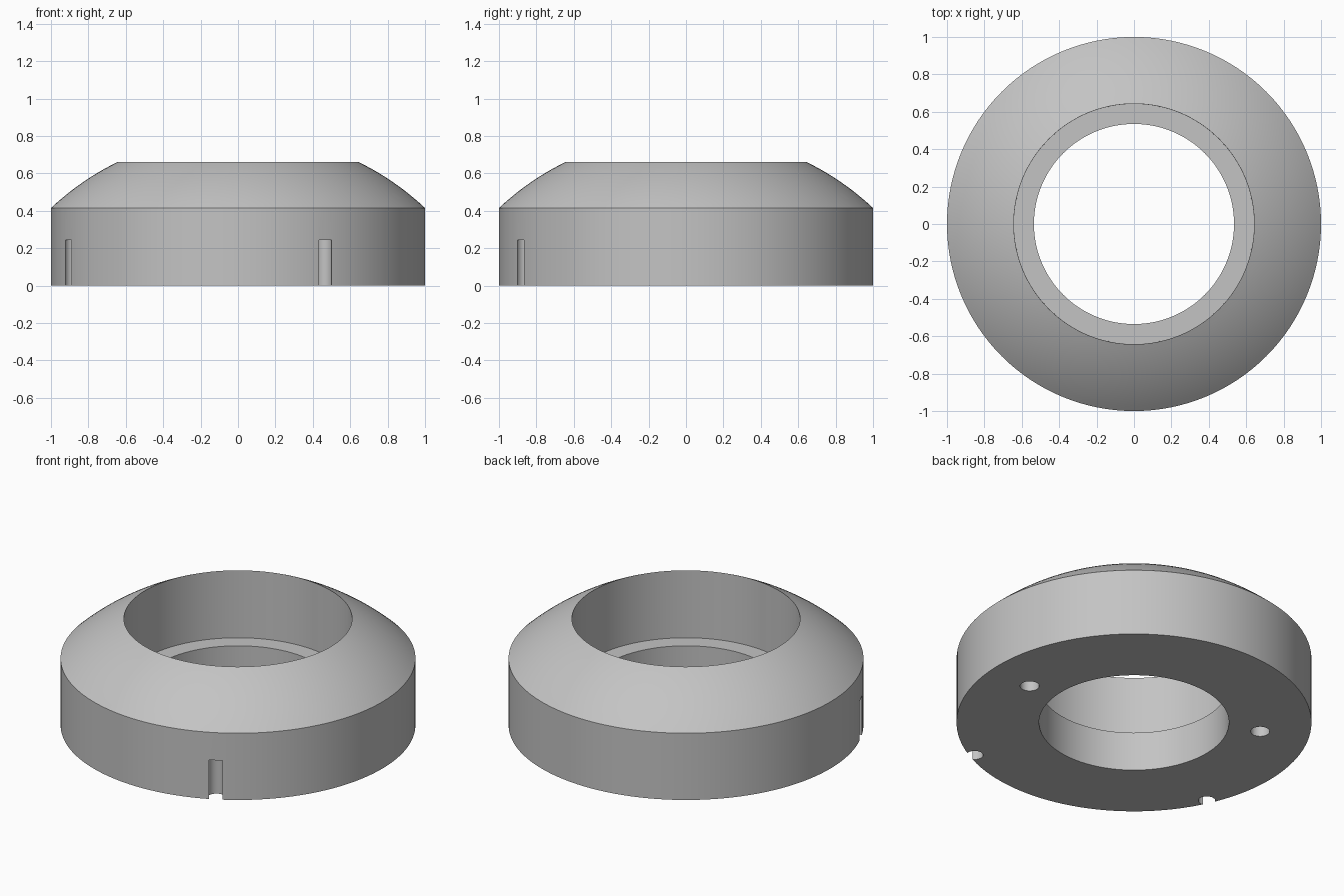
import bpy
import math
from mathutils import Vector

SEGMENTS = 128

cube = bpy.data.objects.get("Cube")
if cube:
    bpy.data.objects.remove(cube, do_unlink=True)

grey = bpy.data.materials.new("plain grey")
grey.use_nodes = True
colour = (0.55, 0.55, 0.55, 1)
grey.diffuse_color = colour
grey.node_tree.nodes["Principled BSDF"].inputs["Base Color"].default_value = colour


def lathe(name, profile):
    """Revolve a closed (radius, height) profile around z."""
    count = len(profile)
    verts, faces = [], []
    for i in range(SEGMENTS):
        a = math.tau * i / SEGMENTS
        verts += [(r * math.cos(a), r * math.sin(a), z) for r, z in profile]
        nxt = (i + 1) % SEGMENTS
        for j in range(count):
            k = (j + 1) % count
            faces.append((i * count + j, nxt * count + j, nxt * count + k, i * count + k))
    mesh = bpy.data.meshes.new(name)
    mesh.from_pydata(verts, [], faces)
    mesh.materials.append(grey)
    obj = bpy.data.objects.new(name, mesh)
    bpy.context.collection.objects.link(obj)
    return obj


def cut_hole(body, name, angle, distance, radius, depth):
    """Drill a blind round hole upward from the base."""
    a = math.radians(angle)
    spot = Vector((distance * math.cos(a), distance * math.sin(a), depth / 2 - 0.05))
    bpy.ops.mesh.primitive_cylinder_add(vertices=32, radius=radius, depth=depth + 0.1, location=spot)
    cutter = bpy.context.object
    cutter.name = name
    cutter.data.materials.append(grey)
    cutter.hide_render = True
    mod = body.modifiers.new(name, "BOOLEAN")
    mod.operation = "DIFFERENCE"
    mod.solver = "EXACT"
    mod.object = cutter
    bpy.context.view_layer.objects.active = body
    bpy.ops.object.modifier_apply(modifier=name)
    bpy.data.objects.remove(cutter, do_unlink=True)


# Domed shoulder: an arc of a sphere centred below the base
centre = -0.65
start = math.atan2(0.415 - centre, 1.0)
end = math.atan2(0.66 - centre, 0.642)
sphere = math.hypot(1.0, 0.415 - centre)
shoulder = []
for i in range(13):
    t = start + (end - start) * i / 12
    shoulder.append((sphere * math.cos(t), centre + sphere * math.sin(t)))

# Ring body with a stepped bore
ring = lathe("ring_body", [(0.535, 0), (1.0, 0)] + shoulder + [(0.642, 0.243), (0.535, 0.243)])

# Rounded slots in the outer wall
for i, angle in enumerate((-62.2, -155)):
    cut_hole(ring, f"slot_{i}", angle, 0.97, 0.048, 0.243)

# Blind holes in the base
for i, angle in enumerate((-5, 148)):
    cut_hole(ring, f"base_hole_{i}", angle, 0.718, 0.054, 0.243)

# Smooth the curved walls and keep the rims sharp
bpy.ops.object.select_all(action="DESELECT")
ring.select_set(True)
bpy.context.view_layer.objects.active = ring
bpy.ops.object.shade_smooth_by_angle(angle=math.radians(25))
